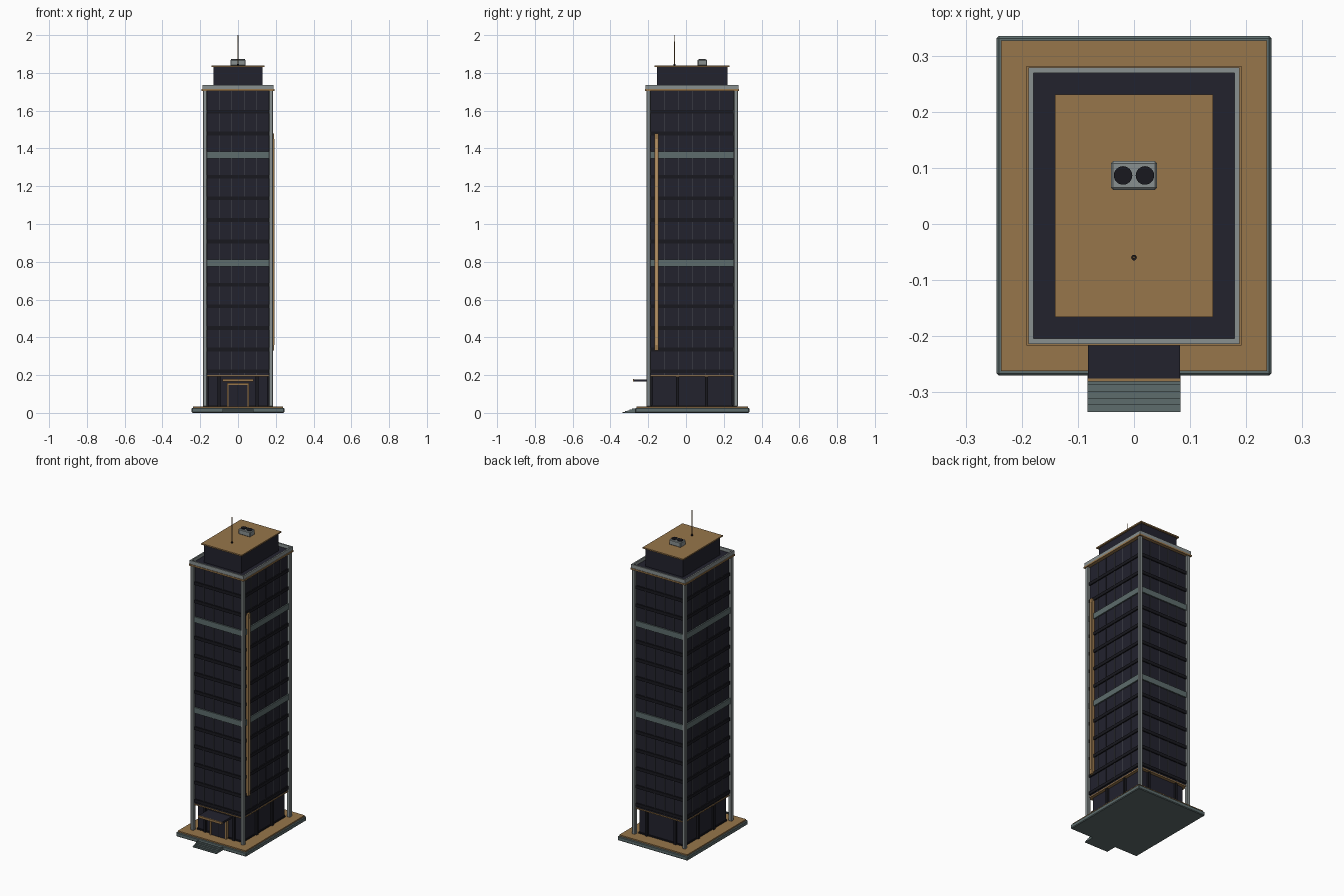
import bpy, bmesh, math

if "Cube" in bpy.data.objects:
    bpy.data.objects.remove(bpy.data.objects["Cube"])

def mat(name, rgb):
    m = bpy.data.materials.new(name)
    m.diffuse_color = (*rgb, 1)
    m.use_nodes = True
    m.node_tree.nodes["Principled BSDF"].inputs["Base Color"].default_value = m.diffuse_color
    return m

GLASS = mat("dark glass", (0.016, 0.016, 0.027))
FRAME = mat("black metal", (0.009, 0.009, 0.013))
STONE = mat("slate grey", (0.11, 0.15, 0.15))
LIGHT = mat("light grey", (0.25, 0.28, 0.28))
TAN = mat("bronze tan", (0.31, 0.18, 0.07))
PALE = mat("pale bronze", (0.50, 0.31, 0.14))
MULL = mat("mullion grey", (0.07, 0.075, 0.085))

CY = 0.0325           # tower centre in y
HX, HY = 0.170, 0.228  # half size of the glass body


def boxes(name, specs, material, bevel=0):
    """One object from many boxes (x0, x1, y0, y1, z0, z1)."""
    bm = bmesh.new()
    for x0, x1, y0, y1, z0, z1 in specs:
        vs = bmesh.ops.create_cube(bm, size=1)["verts"]
        for v in vs:
            v.co = (x0 + (v.co.x + .5) * (x1 - x0),
                    y0 + (v.co.y + .5) * (y1 - y0),
                    z0 + (v.co.z + .5) * (z1 - z0))
    me = bpy.data.meshes.new(name)
    bm.to_mesh(me)
    bm.free()
    ob = bpy.data.objects.new(name, me)
    bpy.context.collection.objects.link(ob)
    me.materials.append(material)
    if bevel:
        b = ob.modifiers.new("bevel", "BEVEL")
        b.width, b.segments = bevel, 1
    return ob


def block(hx, hy, z0, z1):
    return (-hx, hx, CY - hy, CY + hy, z0, z1)


def ring(hx, hy, t, z0, z1):
    """Four boxes forming a rectangular ring of thickness t."""
    return [(-hx, hx, CY - hy, CY - hy + t, z0, z1),
            (-hx, hx, CY + hy - t, CY + hy, z0, z1),
            (-hx, -hx + t, CY - hy + t, CY + hy - t, z0, z1),
            (hx - t, hx, CY - hy + t, CY + hy - t, z0, z1)]


def cylinder(name, x, y, z0, z1, r, material, n=16, r2=None):
    bpy.ops.mesh.primitive_cone_add(vertices=n, radius1=r, radius2=r if r2 is None else r2,
                                    depth=z1 - z0, location=(x, y, (z0 + z1) / 2))
    ob = bpy.context.object
    ob.name = name
    ob.data.materials.append(material)
    bpy.ops.object.shade_smooth_by_angle()
    return ob


# plaza and entrance steps
boxes("plaza_base", [block(0.245, 0.3025, 0, 0.026)], STONE, 0.004)
boxes("plaza_paving", [block(0.237, 0.2945, 0.025, 0.034)], TAN)
boxes("entrance_steps", [(-0.083, 0.083, -0.335 + 0.012 * i, -0.262, 0.0045 * i, 0.0045 * (i + 1))
                         for i in range(5)], STONE)

# recessed lobby with pillars and tan trim
boxes("lobby_glass", [block(0.155, 0.21, 0.033, 0.2)], GLASS)
boxes("lobby_plinth", ring(0.160, 0.215, 0.006, 0.033, 0.042), FRAME)
pillars = []
for s in (-1, 1):
    for x in (-0.1, 0.1):
        y = CY + s * 0.214
        pillars.append((x - .008, x + .008, y - .009, y + .009, 0.033, 0.197))
    for y in (CY - 0.077, CY + 0.077):
        x = s * 0.159
        pillars.append((x - .009, x + .009, y - .008, y + .008, 0.033, 0.197))
boxes("lobby_pillars", pillars, FRAME)
boxes("lobby_trim", ring(HX + .004, HY + .004, 0.02, 0.193, 0.200), TAN)

# entrance door, surround and canopy
boxes("entrance_door", [(-0.05, 0.05, -0.195, -0.17, 0.033, 0.147)], GLASS)
boxes("door_surround", [(s * 0.054 - .004, s * 0.054 + .004, -0.2, -0.17, 0.033, 0.155) for s in (-1, 1)]
      + [(-0.058, 0.058, -0.2, -0.17, 0.147, 0.158)], TAN)
boxes("door_split", [(-0.0015, 0.0015, -0.198, -0.19, 0.033, 0.147)], FRAME)
boxes("canopy", [(-0.082, 0.082, -0.275, -0.18, 0.166, 0.178)], GLASS)
boxes("canopy_edge", [(-0.083, 0.083, -0.281, -0.275, 0.165, 0.179)], TAN)

# glass tower body
boxes("tower_glass", [block(HX, HY, 0.198, 1.71)], GLASS)

# vertical mullions: five bays front and back, six on the sides
mullions = []
for s in (-1, 1):
    for i in range(1, 5):
        x = -0.165 + 0.066 * i
        y = CY + s * HY
        mullions.append((x - .0015, x + .0015, y - .003, y + .003, 0.2, 1.706))
    for i in range(1, 6):
        y = CY - 0.22 + 0.0733 * i
        x = s * HX
        mullions.append((x - .003, x + .003, y - .0015, y + .0015, 0.2, 1.706))
boxes("mullions", mullions, MULL)

# floor spandrels, with two tall grey bands at floors five and ten
spandrels, bands = [], []
for k in range(13):
    z = 0.221 + 0.1144 * k
    if k in (5, 10):
        bands += ring(HX + .008, HY + .008, 0.02, z - .018, z + .018)
    else:
        spandrels += ring(HX + .007, HY + .007, 0.02, z - .010, z + .010)
boxes("floor_spandrels", spandrels, FRAME)
boxes("grey_bands", bands, STONE)

# corner columns
cols = []
for sx in (-1, 1):
    for sy in (-1, 1):
        x, y = sx * 0.175, CY + sy * 0.231
        cols.append((x - .011, x + .011, y - .011, y + .011, 0.033, 1.708))
boxes("corner_columns", cols, LIGHT, 0.003)

# vertical blade on the right side
boxes("side_blade", [(0.172, 0.190, -0.166, -0.146, 0.33, 1.48)], TAN)
boxes("side_blade_face", [(0.188, 0.192, -0.162, -0.150, 0.36, 1.45)], PALE)

# cornice, parapet and roof
boxes("cornice", [block(0.192, 0.249, 1.704, 1.714)], TAN)
boxes("roof_deck", [block(0.181, 0.239, 1.713, 1.717)], GLASS)
boxes("parapet", ring(0.188, 0.246, 0.009, 1.713, 1.737), LIGHT)

# penthouse
boxes("penthouse", [block(0.131, 0.187, 1.716, 1.832)], GLASS)
boxes("penthouse_roof", [block(0.141, 0.198, 1.830, 1.838)], TAN)

# cooling unit with two fans
boxes("cooling_unit", [(-0.041, 0.041, 0.061, 0.112, 1.837, 1.870)], LIGHT, 0.004)
for s in (-1, 1):
    cylinder("cooling_fan", s * 0.0195, 0.0865, 1.868, 1.874, 0.0165, FRAME, 24)

# antenna
cylinder("antenna_foot", 0, -0.06, 1.837, 1.846, 0.005, FRAME, 12)
cylinder("antenna", 0, -0.06, 1.84, 2.0, 0.003, TAN, 10, 0.002)
